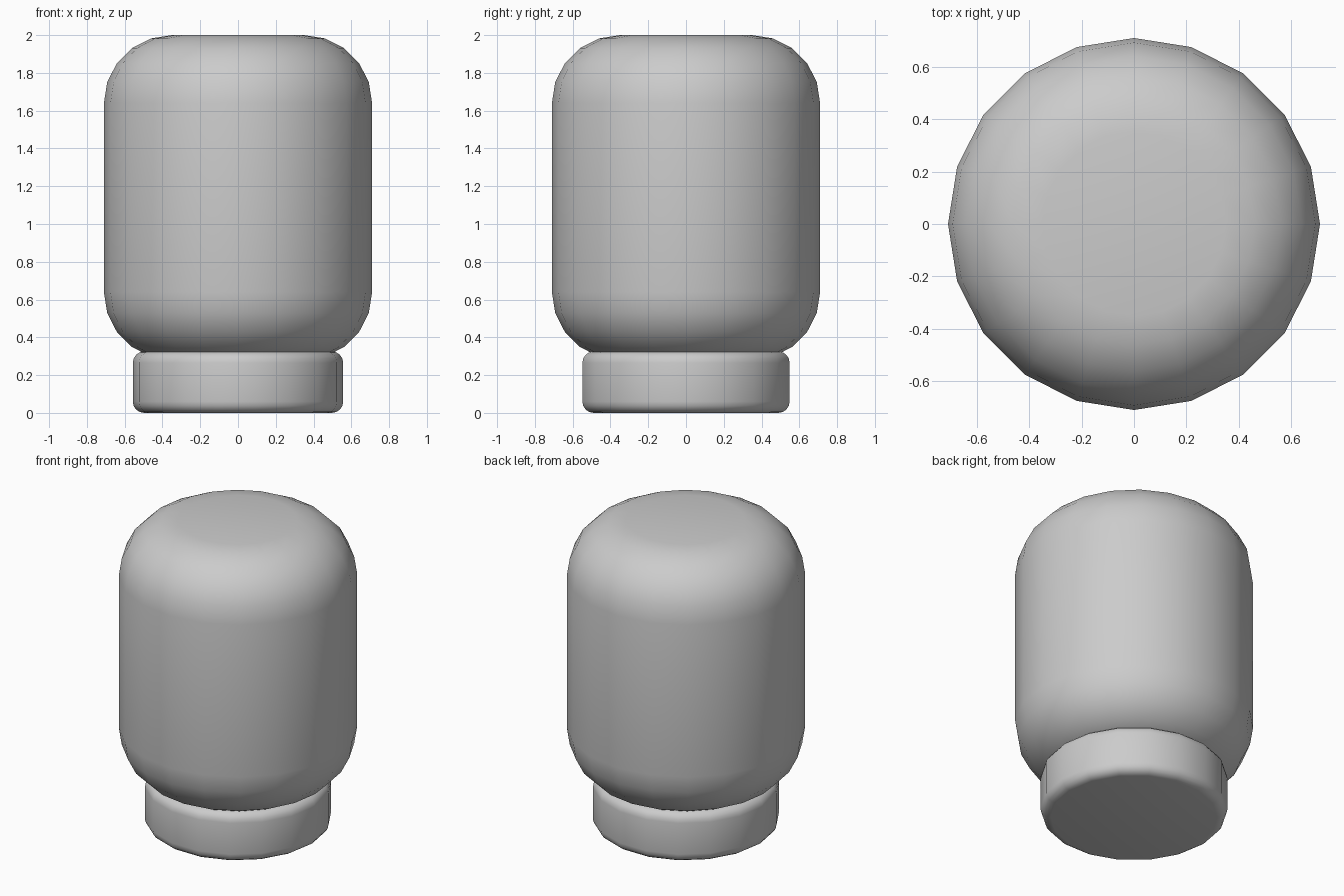
import bpy
import bmesh
from math import cos, sin, pi, radians

if "Cube" in bpy.data.objects:
    bpy.data.objects.remove(bpy.data.objects["Cube"])


def rounded_profile(radius, bottom, top, fillet, steps):
    """Half outline from the bottom rim to the top rim, with round corners."""
    corners = [(bottom + fillet, -pi / 2), (top - fillet, 0)]
    return [(radius - fillet + fillet * cos(start + i * pi / 2 / steps),
             z + fillet * sin(start + i * pi / 2 / steps))
            for z, start in corners for i in range(steps + 1)]


def lathe(name, profile, sides):
    """Closed solid of revolution with flat end caps."""
    bm = bmesh.new()
    rings = [[bm.verts.new((r * cos(2 * pi * k / sides), r * sin(2 * pi * k / sides), z))
              for k in range(sides)] for r, z in profile]
    for low, high in zip(rings, rings[1:]):
        for k in range(sides):
            n = (k + 1) % sides
            bm.faces.new((low[k], low[n], high[n], high[k]))
    bm.faces.new(rings[0][::-1])
    bm.faces.new(rings[-1])
    mesh = bpy.data.meshes.new(name)
    bm.to_mesh(mesh)
    bm.free()
    obj = bpy.data.objects.new(name, mesh)
    bpy.context.collection.objects.link(obj)
    bpy.ops.object.select_all(action='DESELECT')
    obj.select_set(True)
    bpy.context.view_layer.objects.active = obj
    bpy.ops.object.shade_smooth_by_angle(angle=radians(35))
    return obj


# Rounded main body, its lower end sunk into the lid
lathe("jar_body", rounded_profile(0.71, 0.28, 2.0, 0.36, 5), 20)

# Short lid the jar stands on
lathe("lid", rounded_profile(0.557, 0.0, 0.325, 0.06, 4), 18)
